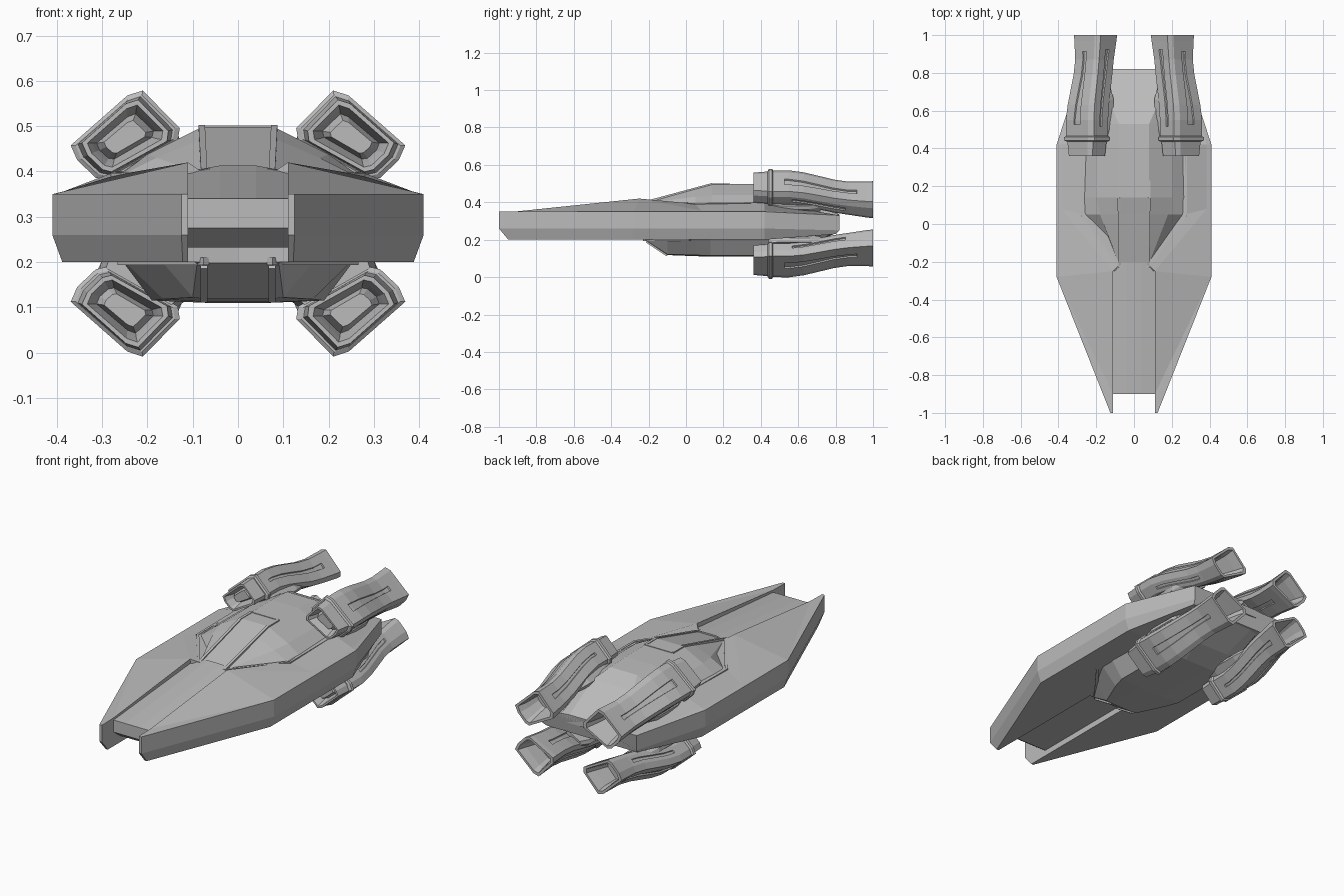
import bpy, bmesh
from mathutils import Vector

if "Cube" in bpy.data.objects:
    bpy.data.objects.remove(bpy.data.objects["Cube"])

grey = bpy.data.materials.new("hull_grey")
grey.diffuse_color = (0.5, 0.5, 0.5, 1)
grey.use_nodes = True
grey.node_tree.nodes["Principled BSDF"].inputs["Base Color"].default_value = grey.diffuse_color


def finish(name, bm):
    bmesh.ops.remove_doubles(bm, verts=bm.verts, dist=1e-5)
    bmesh.ops.recalc_face_normals(bm, faces=bm.faces)
    me = bpy.data.meshes.new(name)
    bm.to_mesh(me)
    bm.free()
    me.materials.append(grey)
    ob = bpy.data.objects.new(name, me)
    bpy.context.collection.objects.link(ob)
    return ob


def loft(bm, rings):
    """Skin closed rings of equal size, cap both ends; returns side faces [ring][side]."""
    vs = [[bm.verts.new(p) for p in r] for r in rings]
    n = len(vs[0])
    sides = [[bm.faces.new((r[j], r[(j + 1) % n], s[(j + 1) % n], s[j])) for j in range(n)]
             for r, s in zip(vs, vs[1:])]
    bm.faces.new(vs[0])
    bm.faces.new(vs[-1])
    return sides


def bar(name, p, q, w, h):
    """Slim box between two points, used for frames."""
    p, q = Vector(p), Vector(q)
    d = (q - p).normalized()
    side = d.cross(Vector((0, 0, 1))).normalized() * w / 2
    up = side.cross(d).normalized() * h / 2
    bm = bmesh.new()
    loft(bm, [[e + side + up, e - side + up, e - side - up, e + side - up] for e in (p, q)])
    return finish(name, bm)


# Main hull: right half described by named corners, mirrored in x
P = dict(
    Ai=(.11, -1, .35), A=(.125, -1, .35), B=(.41, -.28, .35), C=(.41, .42, .35), D=(.28, .82, .33),
    Ai1=(.11, -1, .26), A1=(.125, -1, .26), B1=(.41, -.28, .26), C1=(.41, .42, .26), D1=(.28, .82, .25),
    Ai2=(.11, -.95, .2), A2=(.122, -.95, .2), B2=(.388, -.28, .2), C2=(.388, .42, .2), D2=(.27, .8, .23),
    R0=(.11, -.9, .352), R1=(.11, -.25, .42), K1=(.385, .08, .356), K2=(.385, .42, .356),
    W0=(.08, -.22, .4), W1=(.27, .05, .392), W2=(.27, .42, .4),
    P0=(0, -.22, .4), Q=(0, .42, .36), M=(0, .82, .33), M2=(0, .8, .23),
    I2=(.11, -.22, .2), P2=(0, -.22, .2), X2=(0, .42, .2))
FACES = ["Ai A B R0", "R0 B R1", "B K1 R1", "B C K2 K1", "R1 K1 W1 W0", "K1 K2 W2 W1",
         "W0 W1 W2 Q P0", "C D K2", "K2 D M Q W2",
         "Ai A A1 Ai1", "Ai1 A1 A2 Ai2", "A B B1 A1", "A1 B1 B2 A2", "B C C1 B1", "B1 C1 C2 B2",
         "C D D1 C1", "C1 D1 D2 C2", "D D1 D2 M2 M",
         "Ai Ai1 Ai2 I2 R1 R0", "I2 R1 W0 P0 P2",
         "Ai2 A2 B2 I2", "I2 B2 C2 X2 P2", "X2 C2 D2 M2"]
bm = bmesh.new()
for s in (1, -1):
    v = {k: bm.verts.new((s * x, y, z)) for k, (x, y, z) in P.items()}
    for f in FACES:
        bm.faces.new([v[k] for k in f.split()])
finish("hull", bm)

# Nose deck between the prongs, slightly crowned
bm = bmesh.new()
loft(bm, [[(x, -.9, .34), (x, -.9, .275), (x, -.84, .232), (x, -.2, .232), (x, -.2, z)]
          for x, z in ((-.11, .4), (-.04, .413), (.04, .413), (.11, .4))])
finish("nose_deck", bm)


def shell(name, stations):
    """Body lofted along y from symmetric half sections of three points."""
    bm = bmesh.new()
    loft(bm, [[(x, y, z) for x, z in half] + [(-x, y, z) for x, z in reversed(half)]
              for y, *half in stations])
    return finish(name, bm)


# Cabin on top and belly pod underneath
shell("cabin", [
    (-.22, (.07, .4), (.075, .395), (.08, .35)),
    (.05, (.08, .473), (.18, .43), (.27, .385)),
    (.14, (.08, .498), (.2, .438), (.275, .385)),
    (.4, (.08, .498), (.2, .438), (.275, .385)),
    (.53, (.08, .492), (.19, .43), (.26, .36)),
    (.62, (.12, .45), (.17, .41), (.24, .33)),
    (.82, (.12, .335), (.17, .33), (.2, .29))])
shell("belly_pod", [
    (-.22, (.07, .198), (.09, .2), (.1, .22)),
    (-.1, (.07, .118), (.1, .122), (.18, .215)),
    (.05, (.07, .112), (.165, .118), (.265, .215)),
    (.13, (.07, .11), (.19, .115), (.265, .215)),
    (.5, (.07, .11), (.19, .115), (.26, .22)),
    (.62, (.1, .15), (.17, .16), (.23, .24)),
    (.8, (.12, .235), (.17, .24), (.2, .27))])

# Canopy and belly frames
for s, tag in ((1, "right"), (-1, "left")):
    bar("canopy_rib_" + tag, (s * .075, -.22, .4), (s * .08, .14, .497), .014, .012)
    bar("canopy_top_rib_" + tag, (s * .08, .135, .497), (s * .08, .23, .497), .014, .008)
    bar("canopy_sill_" + tag, (s * .075, -.225, .398), (s * .275, .05, .388), .014, .016)
    bar("canopy_side_sill_" + tag, (s * .275, .045, .388), (s * .275, .38, .39), .012, .014)
    bar("belly_rib_" + tag, (s * .075, -.212, .191), (s * .075, -.1, .116), .016, .012)
    bar("belly_lip_" + tag, (s * .07, -.225, .202), (s * .26, .02, .202), .016, .016)
bar("canopy_front_sill", (-.075, -.222, .398), (.075, -.222, .398), .014, .016)
bar("canopy_crossbar", (-.08, .23, .497), (.08, .23, .497), .012, .008)

# Engine cross-section: bevelled slab, narrower at its outer end (u+)
SECTION = [(1, .26), (.94, .74), (-.5, 1), (-.8, .86),
           (-.97, -.72), (-.8, -1), (.75, -.76), (.9, -.5)]


def ring(sx, sz, y, a, b, shift):
    """Engine section tilted in x-z; sx and sz choose the quarter."""
    out = []
    for u, v in SECTION:
        u, v = u * a, v * b + shift
        x, z = .25 + .82 * u + .57 * v, .19 - .57 * u + .82 * v
        out.append((sx * x, y, .285 + sz * z))
    return out


ENGINE = [  # y, half width, half height, sideways drift
    (.385, .046, .024, 0), (.42, .062, .034, 0), (.39, .07, .042, 0),
    (.36, .08, .05, 0), (.36, .09, .06, 0), (.43, .098, .063, 0),
    (.47, .107, .066, 0), (.55, .107, .067, 0), (.63, .103, .069, -.013),
    (.71, .098, .07, -.034), (.79, .093, .071, -.056), (.87, .092, .072, -.07),
    (.97, .1, .079, -.079), (1, .103, .08, -.08),
    (1, .088, .066, -.08), (.95, .076, .056, -.078), (.87, .06, .045, -.07)]

for sx, xt in ((1, "right"), (-1, "left")):
    for sz, zt in ((1, "upper"), (-1, "lower")):
        tag = zt + "_" + xt
        # Engine body with a long slot sunk in its flat sides
        bm = bmesh.new()
        sides = loft(bm, [ring(sx, sz, *e) for e in ENGINE])
        bmesh.ops.recalc_face_normals(bm, faces=bm.faces)
        for j, t, lo, hi in ((1, .056, 6, 12), (5, .06, 6, 12), (3, .046, 6, 12), (7, .018, 7, 11)):
            strip = [sides[i][j] for i in range(lo, hi)]
            bmesh.ops.inset_region(bm, faces=strip, thickness=t, use_even_offset=True)
            bmesh.ops.inset_region(bm, faces=strip, thickness=.002, depth=-.008)
        finish("engine_" + tag, bm)
        # Raised collar
        bm = bmesh.new()
        loft(bm, [ring(sx, sz, y, a, a - .042, 0)
                  for y, a in ((.437, .106), (.443, .115), (.46, .115), (.466, .106))])
        finish("engine_collar_" + tag, bm)
        # Mounting pylon to the hull
        bm = bmesh.new()
        loft(bm, [ring(sx, sz, y, a, .04, -.075)
                  for y, a in ((.44, .09), (.5, .105), (.66, .105), (.72, .085))])
        finish("engine_pylon_" + tag, bm)
